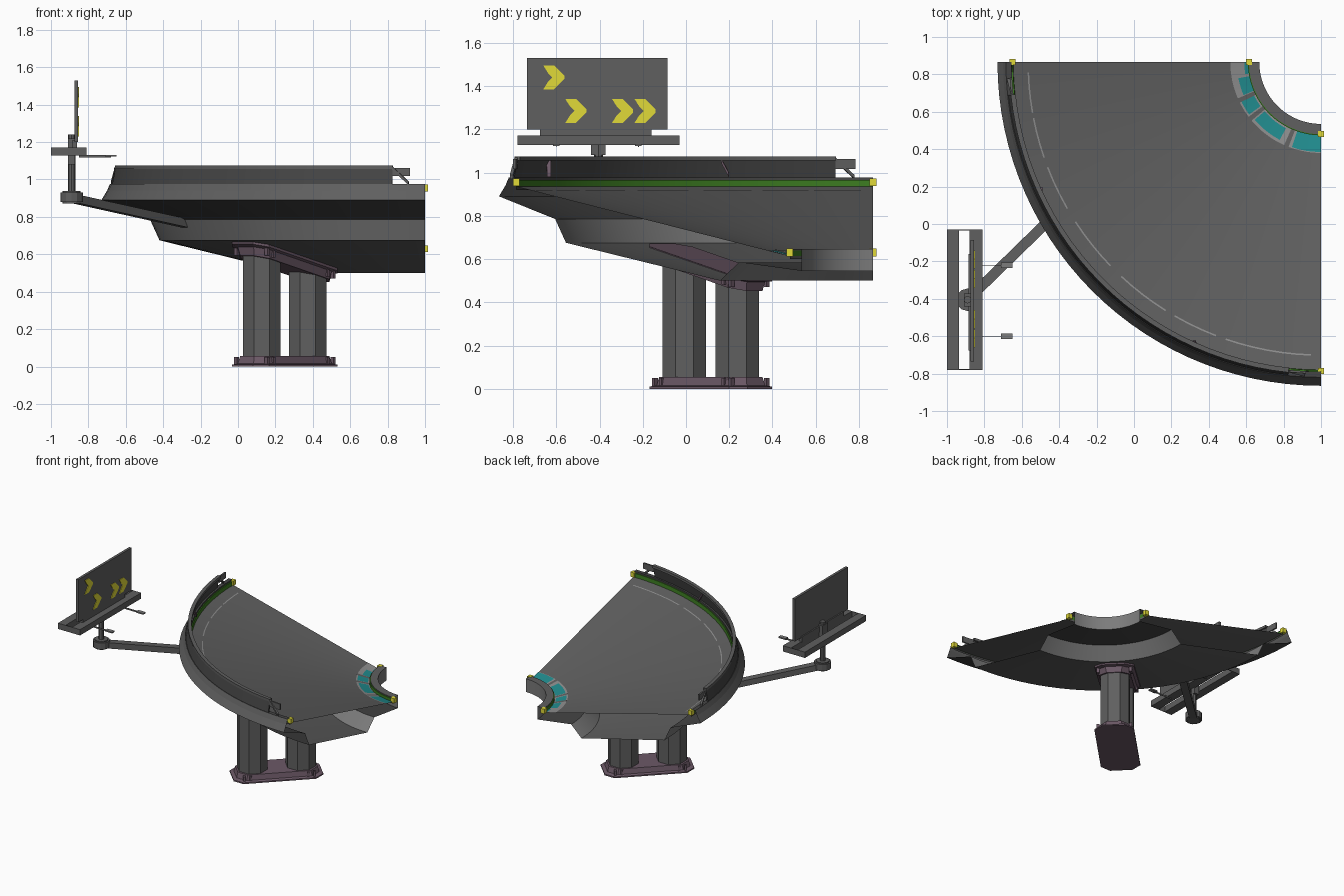
import bpy, bmesh, math
from mathutils import Vector, Matrix

if "Cube" in bpy.data.objects:
    bpy.data.objects.remove(bpy.data.objects["Cube"])

CX, CY = 1.0, 0.865          # centre of the curve
SLOPE = 0.255                # banking of the road


def mat(name, c):
    m = bpy.data.materials.new(name)
    m.diffuse_color = (*c, 1)
    m.use_nodes = True
    m.node_tree.nodes["Principled BSDF"].inputs["Base Color"].default_value = m.diffuse_color
    return m


ROAD = mat("road grey", (0.115, 0.115, 0.115))
LIGHT = mat("concrete grey", (0.2, 0.2, 0.2))
DARK = mat("dark grey", (0.06, 0.06, 0.06))
PURPLE = mat("purple grey", (0.15, 0.1, 0.135))
GREEN = mat("green", (0.045, 0.2, 0.015))
TEAL = mat("teal", (0.015, 0.26, 0.27))
LINE = mat("line grey", (0.27, 0.27, 0.27))
YELLOW = mat("yellow", (0.75, 0.7, 0.04))


def finish(name, bm, mats, fix=True):
    if fix:
        bmesh.ops.recalc_face_normals(bm, faces=bm.faces)
    me = bpy.data.meshes.new(name)
    bm.to_mesh(me)
    bm.free()
    for m in mats:
        me.materials.append(m)
    ob = bpy.data.objects.new(name, me)
    bpy.context.collection.objects.link(ob)
    return ob


def at(r, z, deg):
    """Point on the curve: 0 degrees = left end, 90 = front end."""
    a = math.radians(180 + deg)
    return Vector((CX + r * math.cos(a), CY + r * math.sin(a), z))


def road_z(r):
    return 0.94 + SLOPE * (r - 1.67)


def sweep(name, prof, mats, a0=0, a1=90, closed=False):
    """Sweep an (r, z) profile round the curve; one material per segment."""
    bm = bmesh.new()
    n = max(2, round((a1 - a0) / 3))
    rows = [[bm.verts.new(at(r, z, a0 + (a1 - a0) * i / n)) for r, z in prof] for i in range(n + 1)]
    k = len(prof)
    for i in range(n):
        for j in range(k if closed else k - 1):
            j2 = (j + 1) % k
            f = bm.faces.new((rows[i][j], rows[i][j2], rows[i + 1][j2], rows[i + 1][j]))
            f.material_index = j if len(mats) > 1 else 0
            f.smooth = True
    if closed:
        bm.faces.new(rows[0])
        bm.faces.new(rows[-1])
    ob = finish(name, bm, mats, closed)
    for ed in ob.data.edges:        # keep edges along the profile sharp
        a, b = ed.vertices
        if a // k != b // k:
            ed.use_edge_sharp = True
    return ob


def box(name, x, y, z, m):
    bm = bmesh.new()
    bmesh.ops.create_cube(bm, size=1)
    for v in bm.verts:
        v.co = Vector([(lo + hi) / 2 + c * (hi - lo) for c, (lo, hi) in zip(v.co, (x, y, z))])
    return finish(name, bm, [m])


def beam(name, p, q, w, h, m):
    p, q = Vector(p), Vector(q)
    d = q - p
    side = d.cross(Vector((0, 0, 1))).normalized() * w / 2
    up = Vector((0, 0, h / 2))
    bm = bmesh.new()
    a, b = [[bm.verts.new(e + side * s + up * t) for s, t in ((-1, -1), (1, -1), (1, 1), (-1, 1))] for e in (p, q)]
    bm.faces.new(a)
    bm.faces.new(b)
    for i in range(4):
        bm.faces.new((a[i], a[(i + 1) % 4], b[(i + 1) % 4], b[i]))
    return finish(name, bm, [m])


def stack(name, rings, m):
    """Closed solid through rings of equal point count."""
    bm = bmesh.new()
    vs = [[bm.verts.new(p) for p in ring] for ring in rings]
    n = len(vs[0])
    for a, b in zip(vs, vs[1:]):
        for i in range(n):
            bm.faces.new((a[i], a[(i + 1) % n], b[(i + 1) % n], b[i]))
    bm.faces.new(vs[0])
    bm.faces.new(vs[-1])
    return finish(name, bm, [m])


# Road deck, underside box girder, edge barriers (ends left open)
sweep("road_surface", [(1.65, road_z(1.65)), (0.385, road_z(0.385))], [ROAD])
sweep("girder_underside", [(0.33, 0.545), (0.62, 0.585), (0.708, 0.5), (1.42, 0.675), (1.47, 0.785), (1.73, 0.89)],
      [DARK, LIGHT, ROAD, LIGHT, DARK])
sweep("outer_barrier", [(1.73, 0.89), (1.70, 0.94), (1.685, 0.976), (1.655, 0.976), (1.65, 0.92)],
      [ROAD, ROAD, DARK, DARK])
sweep("inner_curb", [(0.385, 0.6), (0.385, 0.647), (0.33, 0.647), (0.33, 0.545)], [ROAD, ROAD, LIGHT])

# Green strips facing the road
sweep("outer_green_strip", [(1.652, 0.935), (1.645, 0.935), (1.647, 0.965), (1.654, 0.965)], [GREEN], closed=True)
sweep("inner_green_strip", [(0.384, 0.615), (0.391, 0.615), (0.391, 0.64), (0.384, 0.64)], [GREEN], closed=True)

# Leaning guard rail with end brackets
sweep("guard_rail", [(1.682, 0.972), (1.662, 1.07), (1.65, 1.07), (1.67, 0.972)], [DARK], 6, 84, True)
sweep("guard_rail_cap", [(1.668, 1.055), (1.668, 1.074), (1.642, 1.074), (1.642, 1.055)], [ROAD], 6, 84, True)
for s in (0, 1):
    f = (lambda d: 90 - d) if s else (lambda d: d)
    beam("rail_end_strut", at(1.66, 1.06, f(6)), at(1.675, 0.98, f(3)), 0.015, 0.018, ROAD)
    beam("rail_end_bar", at(1.66, 1.04, f(6)), at(1.66, 1.04, f(2.8)), 0.012, 0.045, ROAD)
    beam("rail_bracket", at(1.64, 0.99, f(24)), at(1.655, 1.05, f(25)), 0.02, 0.02, PURPLE)
    # Yellow end lights
    for r, z in ((1.65, 0.955), (0.385, 0.63)):
        c = at(r, z, f(0))
        box("end_light", (c.x - 0.016, c.x + 0.016), (c.y - 0.016, c.y + 0.016), (z - 0.018, z + 0.018), YELLOW)


# Painted road markings
def marking(name, r0, r1, a0, a1, m, lift):
    sweep(name, [(r1, road_z(r1) + lift), (r0, road_z(r0) + lift)], [m], a0, a1)


for a0, a1 in ((2, 10), (11, 19), (21, 30), (33, 44), (47, 58), (60, 69), (71, 88)):
    marking("edge_line", 1.562, 1.57, a0, a1, LINE, 0.002)
marking("inner_band", 0.388, 0.485, 0, 90, LINE, 0.002)
for a0, a1, r0, r1 in ((0, 9, 0.388, 0.41), (11, 23, 0.388, 0.45), (25, 36, 0.4, 0.475),
                       (41, 62, 0.4, 0.47), (71, 90, 0.388, 0.48)):
    marking("teal_patch", r0, r1, a0, a1, TEAL, 0.004)
for a0 in (23.5, 37, 66):
    marking("band_gap", 0.388, 0.486, a0, a0 + 3, ROAD, 0.005)

# Pier: octagonal columns between flared base and tilted cap
PX, PY = 0.25, 0.115
U, V = Vector((1, 1, 0)).normalized(), Vector((-1, 1, 0)).normalized()


def pier_ring(a, b, c, zf):
    pts = [(a, b - c), (a - c, b), (c - a, b), (-a, b - c), (-a, c - b), (c - a, -b), (a - c, -b), (a, c - b)]
    return [Vector((PX, PY, zf(u))) + U * u + V * v for u, v in pts]


def under(off):
    return lambda u: 0.5 + (1.063 - u - 0.708) * 0.246 + off


stack("pier_base", [pier_ring(a, b, 0.06, lambda u, z=z: z) for a, b, z in
                    ((0.32, 0.14, 0), (0.32, 0.14, 0.01), (0.295, 0.12, 0.016), (0.285, 0.112, 0.055))], PURPLE)
stack("pier_cap", [pier_ring(a, b, 0.06, under(o)) for a, b, o in
                   ((0.285, 0.112, -0.065), (0.295, 0.12, -0.02), (0.32, 0.14, -0.012), (0.32, 0.14, 0.006))], PURPLE)
for u in (-0.173, 0.173):
    ring = [Vector((PX, PY, 0)) + U * u + Vector((math.cos(t), math.sin(t), 0)) * 0.109
            for t in [math.pi / 8 + i * math.pi / 4 for i in range(8)]]
    stack("pier_column", [[p + Vector((0, 0, z)) for p in ring] for z in (0.045, under(-0.04)(u))], ROAD)
# Stiffener ribs on base and cap
for u in (-0.25, -0.205, 0.205, 0.25):
    for s in (-1, 1):
        p = Vector((PX, PY, 0)) + U * u + V * s * 0.105
        q = Vector((PX, PY, 0)) + U * u + V * s * 0.126
        beam("base_rib", p + Vector((0, 0, 0.03)), q + Vector((0, 0, 0.03)), 0.016, 0.04, PURPLE)
        e = Vector((0, 0, under(-0.035)(u)))
        beam("cap_rib", p + e, q + e, 0.016, 0.04, PURPLE)


# Sign support: arm, hub and post
def cyl(name, c, r, z0, z1, n, m):
    stack(name, [[Vector((c[0] + r * math.cos(2 * math.pi * i / n), c[1] + r * math.sin(2 * math.pi * i / n), z))
                  for i in range(n)] for z in (z0, z1)], m)


POST = (-0.89, -0.405)
beam("sign_arm", (-0.89, -0.405, 0.9), (-0.28, 0.19, 0.765), 0.055, 0.045, ROAD)
cyl("arm_hub", POST, 0.06, 0.88, 0.93, 12, ROAD)
cyl("hub_collar", POST, 0.048, 0.872, 0.938, 12, ROAD)
cyl("sign_post", POST, 0.02, 0.93, 1.24, 8, ROAD)
box("post_sleeve", (-0.91, -0.872), (-0.44, -0.372), (1.08, 1.22), ROAD)

# Service walkway
for x in ((-1.0, -0.935), (-0.88, -0.81)):
    box("walkway_bar", x, (-0.78, -0.03), (1.127, 1.172), ROAD)
for y in (-0.78, -0.034):
    box("walkway_end", (-0.94, -0.875), (y, y + 0.004), (1.127, 1.172), ROAD)
for y in (-0.6, -0.22):
    box("lamp_arm", (-0.85, -0.68), (y - 0.002, y + 0.002), (1.118, 1.13), ROAD)
    box("sign_lamp", (-0.71, -0.65), (y - 0.015, y + 0.015), (1.122, 1.132), LIGHT)

# Sign board with chevrons
box("sign_board", (-0.875, -0.855), (-0.735, -0.085), (1.2, 1.53), ROAD)
box("sign_foot", (-0.885, -0.86), (-0.675, -0.16), (1.165, 1.21), ROAD)
for y, z in ((-0.66, 1.44), (-0.558, 1.285), (-0.342, 1.285), (-0.238, 1.285)):
    shape = [(0, 0.055), (0.05, 0.055), (0.097, 0.008), (0.097, -0.008), (0.05, -0.055), (0, -0.055), (0.022, -0.02), (0.042, 0), (0.022, 0.02)]
    stack("chevron", [[Vector((x, y + a, z + b)) for a, b in shape] for x in (-0.856, -0.851)], YELLOW)
